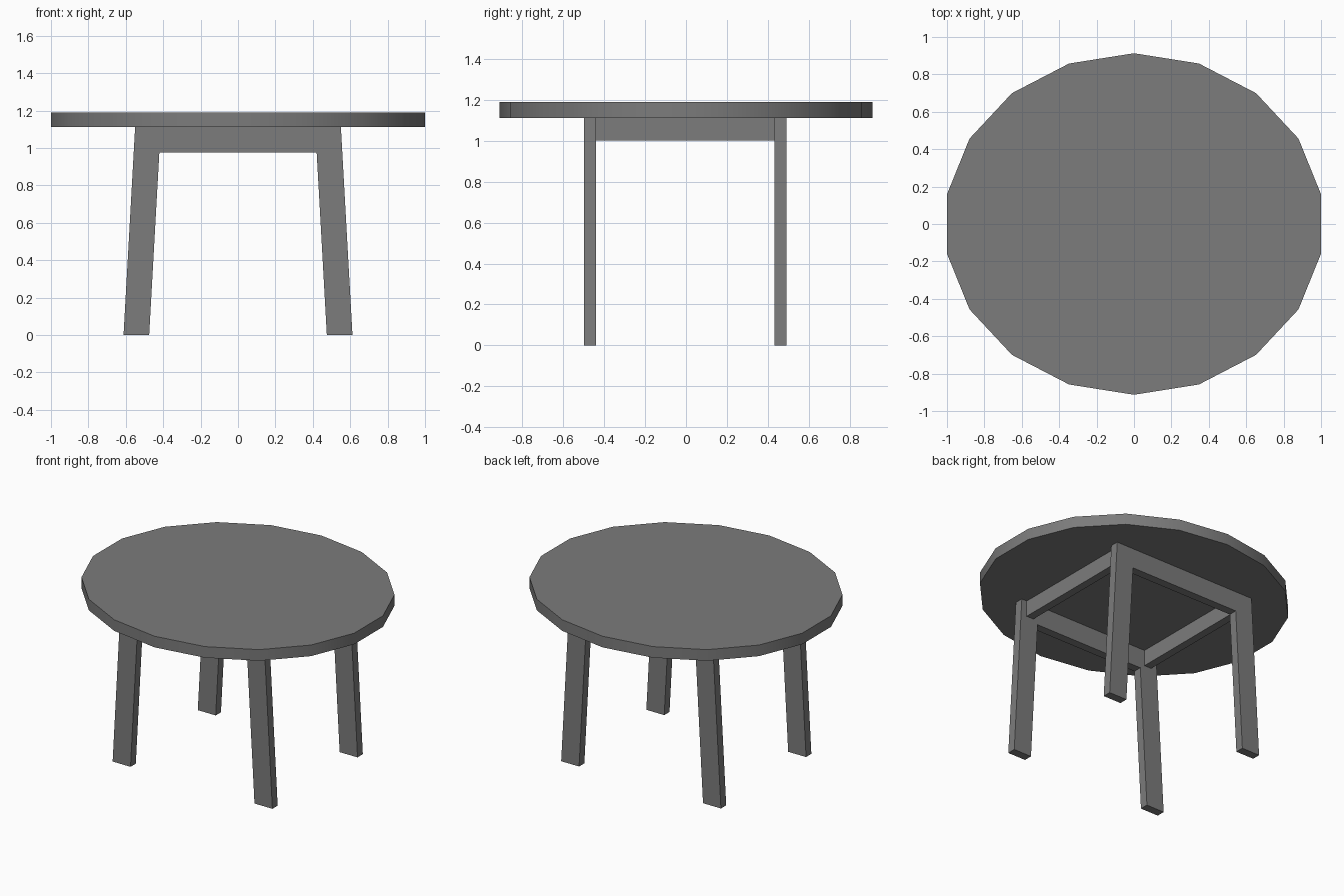
import bpy
import bmesh
import math
from mathutils import Matrix, Vector

cube = bpy.data.objects.get("Cube")
if cube:
    bpy.data.objects.remove(cube, do_unlink=True)

grey = bpy.data.materials.new("mid grey")
grey.use_nodes = True
COLOUR = (0.2, 0.2, 0.2, 1)
grey.diffuse_color = COLOUR
grey.node_tree.nodes["Principled BSDF"].inputs["Base Color"].default_value = COLOUR

SHIFT = -0.003     # frame sits a touch forward of the top
TOP_Z = 1.113      # underside of the table top
LEG_IN, LEG_OUT = 0.437, 0.495


def finish(name, bm):
    bmesh.ops.recalc_face_normals(bm, faces=bm.faces)
    mesh = bpy.data.meshes.new(name)
    bm.to_mesh(mesh)
    bm.free()
    mesh.materials.append(grey)
    ob = bpy.data.objects.new(name, mesh)
    bpy.context.collection.objects.link(ob)
    return ob


def slab(name, outline, y0, y1):
    """Extrude an x-z outline from y0 to y1."""
    bm = bmesh.new()
    face = bm.faces.new([bm.verts.new((x, y0, z)) for x, z in outline])
    new = bmesh.ops.extrude_face_region(bm, geom=[face])["geom"]
    verts = [v for v in new if isinstance(v, bmesh.types.BMVert)]
    bmesh.ops.translate(bm, verts=verts, vec=Vector((0, y1 - y0, 0)))
    return finish(name, bm)


# Table top: slightly oval disc with eighteen sides
bm = bmesh.new()
bmesh.ops.create_cone(bm, cap_ends=True, segments=18, radius1=1, radius2=1, depth=1)
# Put a corner on the y axis
first = max(bm.verts, key=lambda v: v.co.y).co
turn = math.atan2(first.x, first.y)
bmesh.ops.rotate(bm, verts=bm.verts, matrix=Matrix.Rotation(turn, 3, "Z"))
bmesh.ops.scale(bm, verts=bm.verts, vec=(1.0154, 0.913, 0.077))
bmesh.ops.translate(bm, verts=bm.verts, vec=(0, 0, TOP_Z + 0.0385))
top = finish("table_top", bm)
bpy.ops.object.select_all(action="DESELECT")
top.select_set(True)
bpy.context.view_layer.objects.active = top
bpy.ops.object.shade_smooth_by_angle(angle=math.radians(30))

# Splayed legs and the end rails flush between them
for side, sy in (("front", -1), ("back", 1)):
    y0, y1 = sorted((sy * LEG_IN + SHIFT, sy * LEG_OUT + SHIFT))
    for hand, sx in (("left", 1), ("right", -1)):
        leg = [(0.475, 0), (0.612, 0), (0.55, TOP_Z), (0.413, TOP_Z)]
        slab(f"{side}_{hand}_leg", [(sx * x, z) for x, z in leg], y0, y1)
    rail = [(-0.421, 0.975), (0.421, 0.975), (0.413, TOP_Z), (-0.413, TOP_Z)]
    slab(f"{side}_rail", rail, y0, y1)

# Side rails running from front leg to back leg
for hand, sx in (("left", 1), ("right", -1)):
    rail = [(0.455, 1.003), (0.51, 1.003), (0.51, TOP_Z), (0.455, TOP_Z)]
    slab(f"{hand}_side_rail", [(sx * x, z) for x, z in rail],
         -LEG_IN + SHIFT, LEG_IN + SHIFT)
